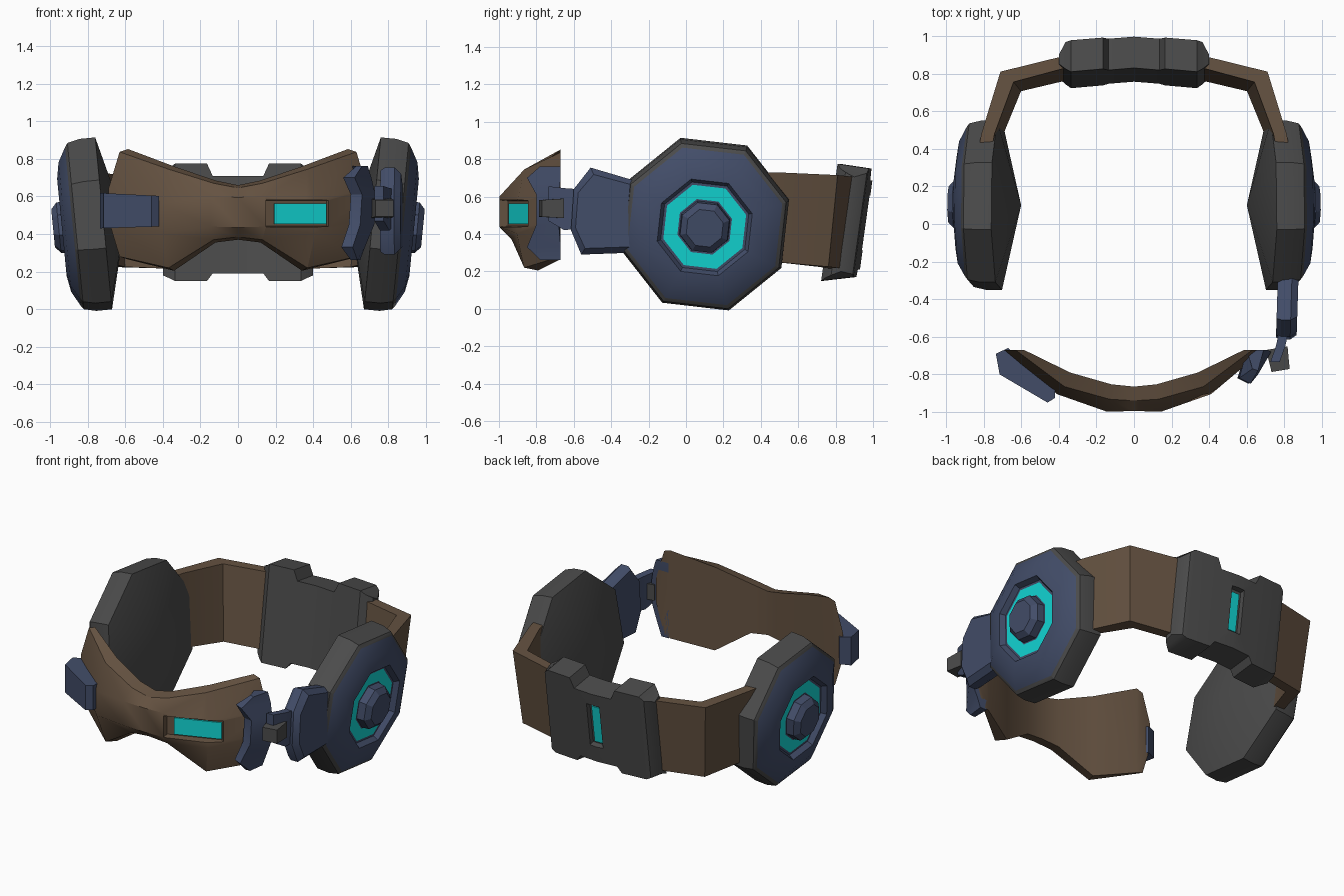
import bpy, bmesh, math
from mathutils import Vector, Matrix

if "Cube" in bpy.data.objects:
    bpy.data.objects.remove(bpy.data.objects["Cube"], do_unlink=True)


def material(name, rgb):
    m = bpy.data.materials.new(name)
    m.use_nodes = True
    color = (*rgb, 1)
    m.diffuse_color = color
    m.node_tree.nodes["Principled BSDF"].inputs["Base Color"].default_value = color
    return m


BROWN = material("brown", (0.13, 0.085, 0.053))
GREY = material("dark grey", (0.07, 0.07, 0.07))
BLUE = material("slate blue", (0.055, 0.074, 0.14))
CYAN = material("glowing cyan", (0.006, 0.68, 0.67))


def loft(name, sections, mats, bands=None, angle=30):
    """Skin equal-length closed sections, cap both ends; bands gives a material per strip."""
    bm = bmesh.new()
    rings = [[bm.verts.new(p) for p in sec] for sec in sections]
    n = len(rings[0])
    for k, (a, b) in enumerate(zip(rings, rings[1:])):
        for i in range(n):
            j = (i + 1) % n
            f = bm.faces.new((a[i], a[j], b[j], b[i]))
            f.material_index = bands[k] if bands else 0
    for ring, idx in ((rings[0], 0), (rings[-1], -1)):
        f = bm.faces.new(ring)
        f.material_index = bands[idx] if bands else 0
    bmesh.ops.remove_doubles(bm, verts=bm.verts, dist=0.0005)
    bmesh.ops.recalc_face_normals(bm, faces=bm.faces)
    me = bpy.data.meshes.new(name)
    bm.to_mesh(me)
    bm.free()
    for m in mats:
        me.materials.append(m)
    ob = bpy.data.objects.new(name, me)
    bpy.context.collection.objects.link(ob)
    smooth(ob, angle)
    return ob


def smooth(ob, angle=30):
    bpy.ops.object.select_all(action='DESELECT')
    ob.select_set(True)
    bpy.context.view_layer.objects.active = ob
    bpy.ops.object.shade_smooth_by_angle(angle=math.radians(angle))


def slab(name, frame, w, h, d, mat, taper=1.0):
    """Box in a frame (columns: along, up, outward); the outer end is scaled by taper."""
    secs = []
    for z, s in ((-d / 2, 1), (d / 2, taper)):
        secs.append([frame @ Vector((sx * w / 2 * s, sy * h / 2 * s, z))
                     for sx, sy in ((-1, -1), (1, -1), (1, 1), (-1, 1))])
    return loft(name, secs, [mat])


def carve(ob, cutter):
    mod = ob.modifiers.new("recess", 'BOOLEAN')
    mod.operation, mod.solver, mod.object = 'DIFFERENCE', 'EXACT', cutter
    bpy.ops.object.select_all(action='DESELECT')
    bpy.context.view_layer.objects.active = ob
    ob.select_set(True)
    bpy.ops.object.modifier_apply(modifier=mod.name)
    bpy.data.objects.remove(cutter, do_unlink=True)
    smooth(ob)


def frame_at(center, along, up):
    along, up = Vector(along).normalized(), Vector(up).normalized()
    out = along.cross(up)
    m = Matrix((along, up, out)).transposed().to_4x4()
    m.translation = center
    return m


def mirrored(stations):
    """Stations run from x=0 outward; prepend their mirror images."""
    flip = [[(-x, y, z) for x, y, z in s] for s in stations[:0:-1]]
    return flip + stations


# Ear cups: turned octagons, (axial distance, radius) with material per band
CUP = ((0.60, 0.0001), (0.715, 0.478), (0.80, 0.478), (0.865, 0.462), (0.88, 0.44),
       (0.922, 0.36), (0.938, 0.27), (0.905, 0.25), (0.905, 0.235), (0.905, 0.155),
       (0.905, 0.145), (0.955, 0.14), (0.985, 0.105))
CUP_BANDS = [0, 0, 0, 0, 1, 1, 1, 1, 2, 1, 1, 1]


def ear_cup(name, s):
    tilt = math.radians(5.6)
    secs = []
    for a, r in CUP:
        ring = []
        for k in range(8):
            t = math.radians(16 + 45 * k)
            y, z = r * math.cos(t) * 0.98, r * math.sin(t)
            ax = a - 0.715
            ring.append((s * (0.715 + ax * math.cos(tilt) + z * math.sin(tilt)),
                         0.1 + y, 0.457 + z * math.cos(tilt) - ax * math.sin(tilt)))
        secs.append(ring)
    loft(name, secs, [GREY, BLUE, CYAN], CUP_BANDS, 25)


# Rear band arms: inner xy, outer xy, outward lean per unit height, low, high
ARM = (((0.73, 0.40), (0.80, 0.40), (0.10, 0.0), 0.25, 0.73),
       ((0.715, 0.48), (0.785, 0.48), (0.10, 0.0), 0.25, 0.73),
       ((0.62, 0.73), (0.69, 0.785), (0.08, 0.1), 0.225, 0.715),
       ((0.33, 0.805), (0.33, 0.87), (0.0, 0.14), 0.215, 0.705))


def rear_arm(name, s):
    secs = []
    for inner, outer, lean, lo, hi in ARM:
        secs.append([(s * (p[0] + lean[0] * (z - 0.46)), p[1] + lean[1] * (z - 0.46), z)
                     for p, z in ((inner, lo), (inner, hi), (outer, hi), (outer, lo))])
    loft(name, secs, [BROWN], angle=40)


for side, s in (("left", 1), ("right", -1)):
    ear_cup(side + "_ear_cup", s)
    rear_arm(side + "_rear_arm", s)

# Rear housing: x, inner y, outer y, low, high
HOUSING = ((0, 0.795, 0.965, 0.19, 0.71), (0.135, 0.784, 0.954, 0.19, 0.71),
           (0.165, 0.781, 0.951, 0.15, 0.775), (0.335, 0.766, 0.937, 0.15, 0.775),
           (0.365, 0.785, 0.93, 0.165, 0.75), (0.40, 0.815, 0.865, 0.18, 0.73))
secs = []
for x, yi, yo, lo, hi in HOUSING:
    secs.append([(x, y + 0.14 * (z - 0.46), z) for y, z in
                 ((yi, lo), (yi, hi), (yo, hi - 0.025), (yo, lo + 0.02))])
housing = loft("rear_housing", mirrored(secs), [GREY])
back = frame_at((0, 0.965, 0.46), (-1, 0, 0), (0, 0.14, 1))
carve(housing, slab("slot_cutter", back, 0.09, 0.28, 0.07, GREY, 1.1))
glow = frame_at((0, 0.932, 0.46), (-1, 0, 0), (0, 0.14, 1))
slab("rear_light", glow, 0.06, 0.25, 0.009, CYAN)

# Front visor: inner xy, top/bottom outer xy, bulging middle xy, low, high
VISOR = (((0, -0.865), (0, -0.94), (0, -0.995), 0.37, 0.66),
         ((0.12, -0.853), (0.13, -0.932), (0.145, -0.998), 0.355, 0.685),
         ((0.34, -0.79), (0.37, -0.865), (0.41, -0.905), 0.205, 0.76),
         ((0.585, -0.67), (0.63, -0.67), (0.69, -0.67), 0.265, 0.852))
secs = []
for i, e, m, lo, hi in VISOR:
    mid = (lo + hi) / 2
    secs.append([(*i, lo), (*i, hi), (*e, hi - 0.015), (*m, mid + 0.08),
                 (*m, mid - 0.08), (*e, lo + 0.015)])
visor = loft("front_visor", mirrored(secs), [BROWN], angle=35)
along = (0.34, 0.13, 0)
cut = frame_at((0.325, -0.937, 0.51), along, (0, 0, 1))
carve(visor, slab("window_cutter", cut, 0.35, 0.135, 0.1, BROWN, 1.15))
glow = frame_at((0.331, -0.893, 0.508), along, (0, 0, 1))
slab("front_light", glow, 0.295, 0.11, 0.009, CYAN)

# Clip on the visor's right end
clip = ((-0.67, -0.66), (-0.735, -0.69), (-0.715, -0.80), (-0.46, -0.95),
        (-0.42, -0.925), (-0.42, -0.86))
loft("right_clip", [[(x, y, z0 + k * (x + 0.42)) for x, y in clip]
                    for z0, k in ((0.44, 0.03), (0.603, -0.05))], [BLUE])

# Waisted bracket on the visor's left end: height, front edge, outer corner, rear edge
BRACKET = ((0.262, (0.60, -0.78), (0.635, -0.78), (0.65, -0.67)),
           (0.33, (0.55, -0.82), (0.61, -0.85), (0.675, -0.67)),
           (0.45, (0.59, -0.79), (0.65, -0.80), (0.725, -0.68)),
           (0.61, (0.60, -0.79), (0.66, -0.80), (0.73, -0.68)),
           (0.70, (0.56, -0.82), (0.62, -0.85), (0.71, -0.67)),
           (0.762, (0.63, -0.77), (0.66, -0.78), (0.69, -0.67)))
loft("left_bracket", [[(*f, z), (*o, z), (*b, z), (0.60, -0.67, z)]
                      for z, f, o, b in BRACKET], [BLUE])

# Arm joining the left cup to the hinge, bevelled on its outer side
ARM_SIDE = ((-0.29, 0.69), (-0.51, 0.755), (-0.60, 0.64), (-0.615, 0.42),
            (-0.56, 0.29), (-0.29, 0.30))
levels = []
for dx, scale in ((-0.055, 0.93), (-0.03, 1.0), (0.02, 1.0), (0.055, 0.85)):
    levels.append([(0.82 + dx - 0.03 * (-0.29 - y), -0.29 + (y + 0.29) * (scale + 1) / 2,
                    0.51 + (z - 0.51) * scale) for y, z in ARM_SIDE])
loft("hinge_arm", levels, [BLUE])

# Hinge link and its pin block
link = ((-0.58, 0.43, 0.64), (-0.65, 0.42, 0.645), (-0.735, 0.47, 0.655))
loft("hinge_link", [[(x0, y, lo), (x0 + 0.05, y, lo), (x0 + 0.05, y, hi), (x0, y, hi)]
                    for (y, lo, hi), x0 in zip(link, (0.77, 0.755, 0.725))], [BLUE])
pin = frame_at((0.77, -0.72, 0.537), (0.12, 0.02, 0), (0, 0, 1))
slab("hinge_pin", pin, 0.115, 0.105, 0.12, GREY, 0.85)
